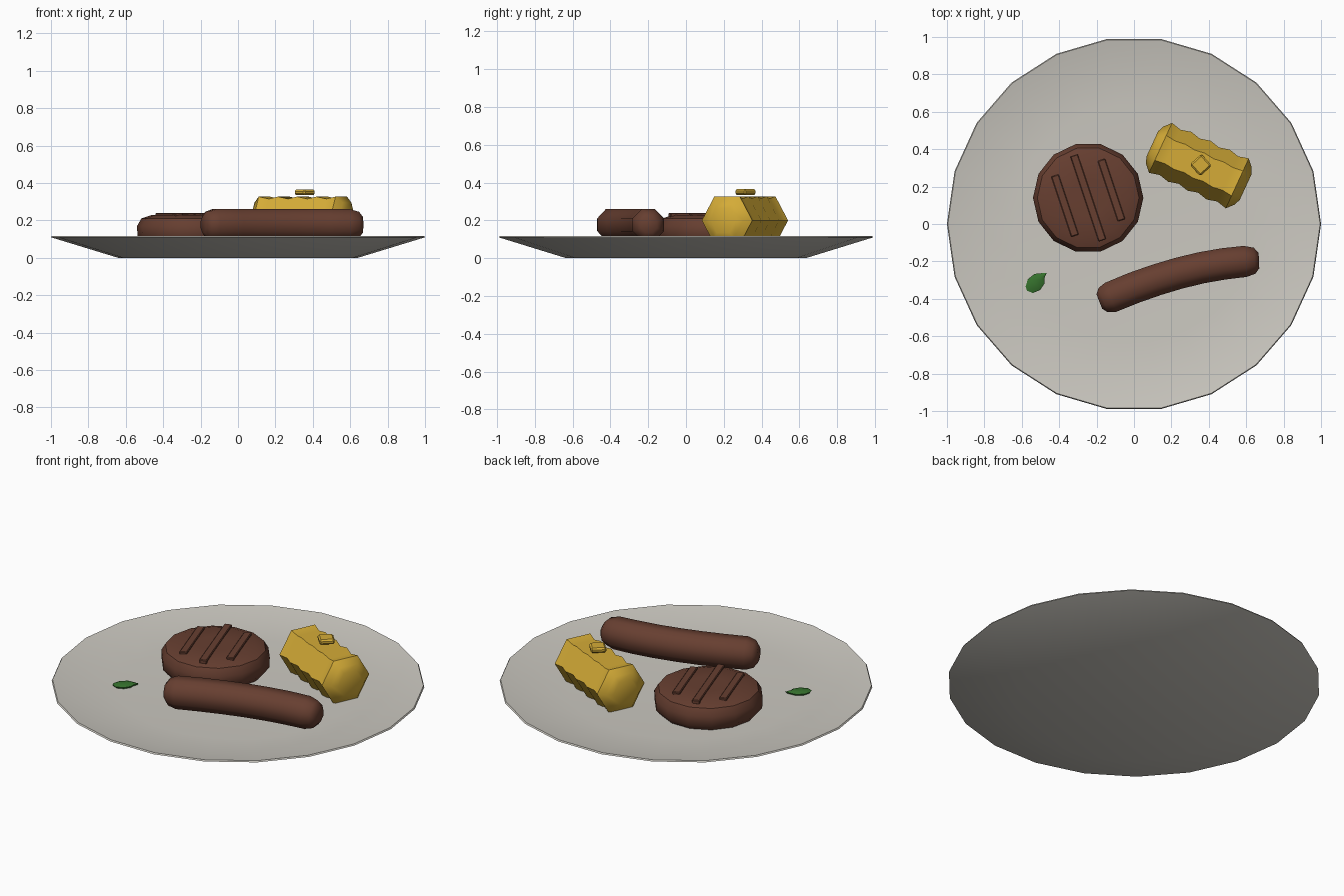
import bpy, bmesh, math
from mathutils import Vector, Matrix

if "Cube" in bpy.data.objects:
    bpy.data.objects.remove(bpy.data.objects["Cube"])


def material(name, rgb):
    m = bpy.data.materials.new(name)
    m.diffuse_color = (*rgb, 1)
    m.use_nodes = True
    m.node_tree.nodes["Principled BSDF"].inputs["Base Color"].default_value = m.diffuse_color
    return m


WHITE = material("off_white_ceramic", (0.60, 0.58, 0.53))
BROWN = material("grilled_brown", (0.135, 0.049, 0.030))
YELLOW = material("corn_yellow", (0.66, 0.41, 0.038))
GREEN = material("leaf_green", (0.036, 0.165, 0.026))


def finish(name, bm, mat, angle=None):
    """Turn a bmesh into an object, smooth-shaded below the given angle."""
    bmesh.ops.recalc_face_normals(bm, faces=bm.faces)
    me = bpy.data.meshes.new(name)
    bm.to_mesh(me)
    bm.free()
    me.materials.append(mat)
    ob = bpy.data.objects.new(name, me)
    bpy.context.collection.objects.link(ob)
    if angle:
        bpy.ops.object.select_all(action='DESELECT')
        ob.select_set(True)
        bpy.context.view_layer.objects.active = ob
        bpy.ops.object.shade_smooth_by_angle(angle=math.radians(angle))
    return ob


def loft(rings):
    """Skin a list of point rings and close both ends."""
    bm = bmesh.new()
    loops = [[bm.verts.new(p) for p in ring] for ring in rings]
    n = len(loops[0])
    for a, b in zip(loops, loops[1:]):
        for i in range(n):
            j = (i + 1) % n
            bm.faces.new((a[i], a[j], b[j], b[i]))
    bm.faces.new(loops[0][::-1])
    bm.faces.new(loops[-1])
    return bm


def lathe(profile, n, cx=0, cy=0):
    """Loft horizontal rings from (radius, height) pairs."""
    return loft([[(cx + r * math.cos(2 * math.pi * i / n),
                   cy + r * math.sin(2 * math.pi * i / n), z)
                  for i in range(n)] for r, z in profile])


def tube(stations, n, turn=0):
    """Loft upright rings along a level path of (x, y, z, radius)."""
    pts = [Vector(s[:3]) for s in stations]
    rings = []
    for k, s in enumerate(stations):
        d = (pts[min(k + 1, len(pts) - 1)] - pts[max(k - 1, 0)]).normalized()
        side = Vector((-d.y, d.x, 0))
        rings.append([pts[k] + s[3] * (side * math.cos(a) + Vector((0, 0, math.sin(a))))
                      for a in (turn + 2 * math.pi * i / n for i in range(n))])
    return loft(rings)


def block(size, matrix, bevel):
    bm = bmesh.new()
    bmesh.ops.create_cube(bm, size=1, matrix=matrix @ Matrix.Diagonal((*size, 1)))
    bmesh.ops.bevel(bm, geom=bm.edges[:], offset=bevel, segments=1, affect='EDGES')
    return bm


# Shallow plate
finish("plate", lathe([(0.64, 0), (1.0, 0.11), (0.995, 0.118), (0.86, 0.093),
                       (0.64, 0.08)], 22), WHITE, 40)

# Round patty
PX, PY = -0.245, 0.14
finish("patty", lathe([(0.26, 0.075), (0.292, 0.11), (0.295, 0.17), (0.272, 0.21),
                       (0.22, 0.228), (0.10, 0.231)], 14, PX, PY), BROWN, 40)

# Three raised grill bars across the patty
bar_dir = math.radians(-71.5)
for offset, length in ((-0.131, 0.34), (0, 0.48), (0.131, 0.34)):
    mat = (Matrix.Translation((PX, PY, 0.228)) @ Matrix.Rotation(bar_dir, 4, 'Z')
           @ Matrix.Translation((0, offset, 0)))
    finish("grill_bar", block((length, 0.042, 0.024), mat, 0.004), BROWN)

# Curved sausage with rounded ends
finish("sausage", tube([(-0.185, -0.415, 0.177, 0.045), (-0.165, -0.407, 0.177, 0.075),
                        (-0.125, -0.392, 0.177, 0.09), (0.0, -0.341, 0.177, 0.091),
                        (0.12, -0.299, 0.177, 0.091), (0.24, -0.263, 0.177, 0.091),
                        (0.36, -0.234, 0.177, 0.091), (0.48, -0.213, 0.177, 0.091),
                        (0.595, -0.200, 0.177, 0.09), (0.645, -0.196, 0.177, 0.075),
                        (0.668, -0.195, 0.177, 0.045)], 8, math.pi / 8), BROWN, 46)

# Corn piece: six-sided, with wavy rings and domed ends
axis = Vector((0.908, -0.419, 0))
mid = Vector((0.347, 0.312, 0.2))
rings = [(-0.275, 0.075), (-0.26, 0.11)]
rings += [(-0.226 + 0.0565 * i, 0.147 if i % 2 == 0 else 0.133) for i in range(9)]
rings += [(0.26, 0.11), (0.275, 0.075)]
finish("corn", tube([(*(mid + axis * t), r) for t, r in rings], 6), YELLOW, 50)

# Butter pat on the corn
finish("butter_pat", block((0.084, 0.084, 0.03),
                           Matrix.Translation((0.357, 0.315, 0.35))
                           @ Matrix.Rotation(math.radians(42), 4, 'Z'), 0.009), YELLOW)

# Small garnish leaf, thin with a raised middle
outline = [(0.07, 0), (0.05, 0.018), (0.02, 0.04), (-0.025, 0.043), (-0.06, 0.022),
           (-0.07, 0), (-0.055, -0.03), (-0.015, -0.044), (0.025, -0.034), (0.045, -0.012)]
bm = loft([[(x * s, y * s, z) for x, y in outline]
           for s, z in ((0.9, 0.078), (1, 0.089), (0.6, 0.097))])
bm.transform(Matrix.Translation((-0.52, -0.31, 0)) @ Matrix.Rotation(math.radians(42), 4, 'Z'))
finish("garnish_leaf", bm, GREEN, 40)
